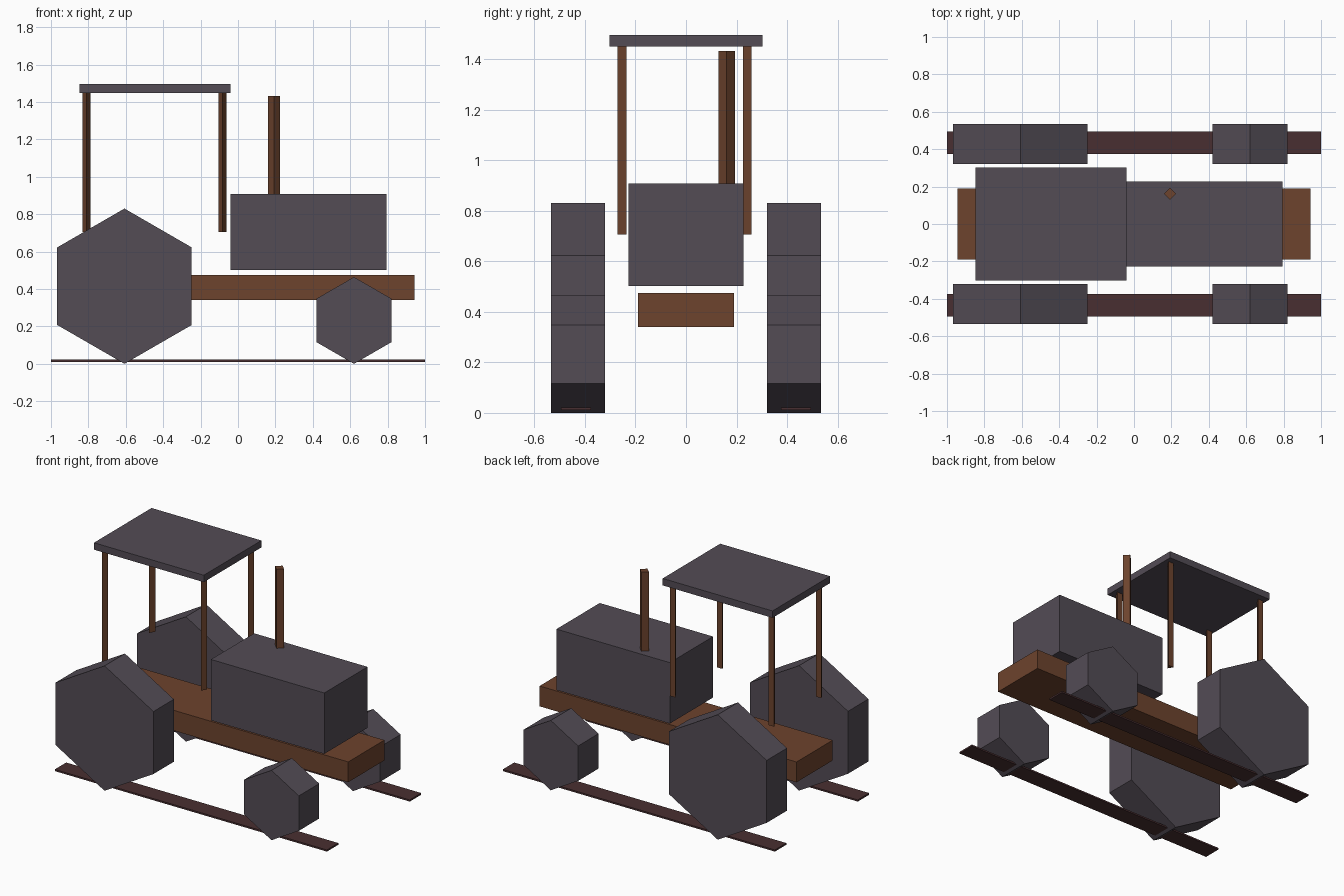
import bpy, math

if "Cube" in bpy.data.objects:
    bpy.data.objects.remove(bpy.data.objects["Cube"])


def material(name, rgb):
    # sRGB 0-255 to linear
    m = bpy.data.materials.new(name)
    lin = [((c / 255 + 0.055) / 1.055) ** 2.4 for c in rgb]
    m.diffuse_color = (*lin, 1)
    m.use_nodes = True
    m.node_tree.nodes["Principled BSDF"].inputs["Base Color"].default_value = m.diffuse_color
    return m


GREY = material("slate_grey", (83, 76, 85))
BROWN = material("rust_brown", (109, 67, 45))
DARK = material("dark_maroon", (73, 47, 49))


def box(name, x, y, z, mat):
    """Box from (min, max) ranges on each axis."""
    bpy.ops.mesh.primitive_cube_add(size=1, location=[sum(r) / 2 for r in (x, y, z)])
    o = bpy.context.object
    o.name = name
    o.scale = [r[1] - r[0] for r in (x, y, z)]
    bpy.ops.object.transform_apply(location=False, rotation=False, scale=True)
    o.data.materials.append(mat)


def prism(name, sides, radius, depth, loc, rot, mat):
    bpy.ops.mesh.primitive_cylinder_add(vertices=sides, radius=radius, depth=depth,
                                        location=loc, rotation=rot)
    o = bpy.context.object
    o.name = name
    o.data.materials.append(mat)


# Body
box("chassis", (-0.945, 0.943), (-0.19, 0.19), (0.34, 0.475), BROWN)
box("engine_hood", (-0.04, 0.793), (-0.227, 0.227), (0.502, 0.907), GREY)
box("roof", (-0.847, -0.04), (-0.302, 0.302), (1.449, 1.495), GREY)

# Four-sided exhaust pipe on the hood
prism("exhaust", 4, 0.032, 0.53, (0.193, 0.161, 1.167), (0, 0, 0), BROWN)

for side, s in (("left", 1), ("right", -1)):
    # Three-sided roof posts with one edge facing the front
    for end, x in (("rear", -0.81), ("front", -0.083)):
        prism(f"{end}_post_{side}", 3, 0.0233, 0.745, (x, s * 0.248, 1.0775),
              (0, 0, math.pi), BROWN)
    # Six-sided wheels standing on a corner
    for end, x, r in (("rear", -0.607, 0.415), ("front", 0.62, 0.232)):
        prism(f"{end}_wheel_{side}", 6, r, 0.214, (x, s * 0.427, r),
              (math.pi / 2, 0, 0), GREY)
    # Thin ground rails
    y = sorted((s * 0.375, s * 0.495))
    box(f"ground_rail_{side}", (-1, 1), y, (0.011, 0.022), DARK)
